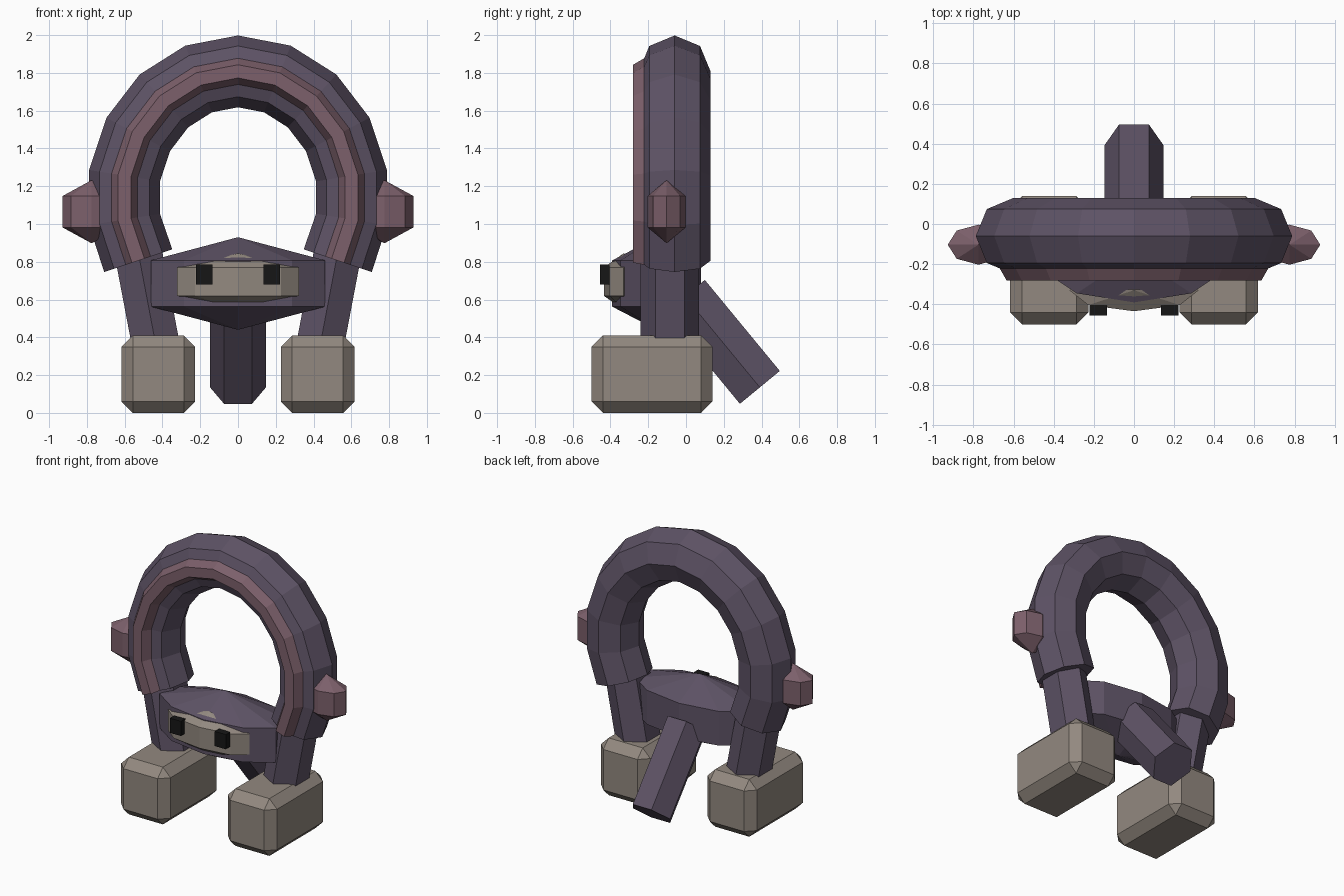
import bpy, bmesh
from math import sin, cos, pi, radians
from mathutils import Vector

if "Cube" in bpy.data.objects:
    bpy.data.objects.remove(bpy.data.objects["Cube"])


def material(name, rgb):
    m = bpy.data.materials.new(name)
    m.diffuse_color = (*rgb, 1)
    m.use_nodes = True
    m.node_tree.nodes["Principled BSDF"].inputs["Base Color"].default_value = m.diffuse_color
    return m


PURPLE = material("dusky purple", (0.11, 0.085, 0.13))
PINK = material("dusty pink", (0.20, 0.115, 0.145))
STONE = material("warm stone", (0.29, 0.25, 0.215))
BLACK = material("black", (0.008, 0.008, 0.008))


def finish(name, bm, mat):
    bmesh.ops.recalc_face_normals(bm, faces=bm.faces)
    me = bpy.data.meshes.new(name)
    bm.to_mesh(me)
    bm.free()
    me.materials.append(mat)
    ob = bpy.data.objects.new(name, me)
    bpy.context.collection.objects.link(ob)
    return ob


def tube(name, path, side, sides, r_n, r_b, mat, phase=0.0):
    """Capped polygonal tube along a planar path; 'side' is the plane's normal."""
    bm = bmesh.new()
    pts = [Vector(p) for p in path]
    b = Vector(side)
    rings = []
    for i, p in enumerate(pts):
        t = pts[min(i + 1, len(pts) - 1)] - pts[max(i - 1, 0)]
        n = b.cross(t).normalized()
        angles = [phase + 2 * pi * k / sides for k in range(sides)]
        rings.append([bm.verts.new(p + n * r_n * cos(a) + b * r_b * sin(a)) for a in angles])
    for r0, r1 in zip(rings, rings[1:]):
        for k in range(sides):
            j = (k + 1) % sides
            bm.faces.new((r0[k], r0[j], r1[j], r1[k]))
    bm.faces.new(rings[0])
    bm.faces.new(rings[-1])
    return finish(name, bm, mat)


def gem(name, loc, scale, segments, mat):
    """Faceted drum with pointed caps: a three-ring sphere."""
    bm = bmesh.new()
    bmesh.ops.create_uvsphere(bm, u_segments=segments, v_segments=3, radius=1)
    bmesh.ops.scale(bm, vec=scale, verts=bm.verts)
    bmesh.ops.translate(bm, vec=loc, verts=bm.verts)
    return finish(name, bm, mat)


def block(name, loc, size, mat, bevel=0.0):
    bm = bmesh.new()
    bmesh.ops.create_cube(bm, size=1)
    bmesh.ops.scale(bm, vec=size, verts=bm.verts)
    bmesh.ops.translate(bm, vec=loc, verts=bm.verts)
    if bevel:
        bmesh.ops.bevel(bm, geom=bm.edges[:], offset=bevel, segments=1,
                        affect='EDGES', profile=0.5)
    return finish(name, bm, mat)


def arc(y):
    return [(0.61 * sin(radians(a)), y, 1.14 + 0.668 * cos(radians(a)))
            for a in range(-120, 121, 20)]


# Arched body and the ridge along its front
tube("arch_body", arc(-0.06), (0, 1, 0), 8, 0.19, 0.19, PURPLE)
tube("arch_ridge", arc(-0.22), (0, 1, 0), 6, 0.07, 0.07, PINK)

# Low head with face plate
gem("head", (0, -0.155, 0.685), (0.56, 0.272, 0.245), 10, PURPLE)
gem("face_plate", (0, -0.33, 0.695), (0.372, 0.121, 0.15), 8, STONE)

# Tail sloping down behind
tube("tail", [(0, -0.006, 0.617), (0, 0.391, 0.135)], (1, 0, 0), 6, 0.158, 0.148,
     PURPLE, pi / 2)

# Mirrored parts
for s, tag in ((-1, "left"), (1, "right")):
    tube(f"leg_{tag}", [(s * 0.435, -0.085, 0.36), (s * 0.53, -0.085, 0.86)],
         (0, 1, 0), 6, 0.145, 0.155, PURPLE, pi / 2)
    block(f"foot_{tag}", (s * 0.422, -0.18, 0.205), (0.39, 0.64, 0.41), STONE, 0.06)
    block(f"eye_{tag}", (s * 0.178, -0.43, 0.732), (0.088, 0.05, 0.105), BLACK)
    gem(f"side_stud_{tag}", (s * 0.775, -0.103, 1.065), (0.177, 0.115, 0.167), 8, PINK)
